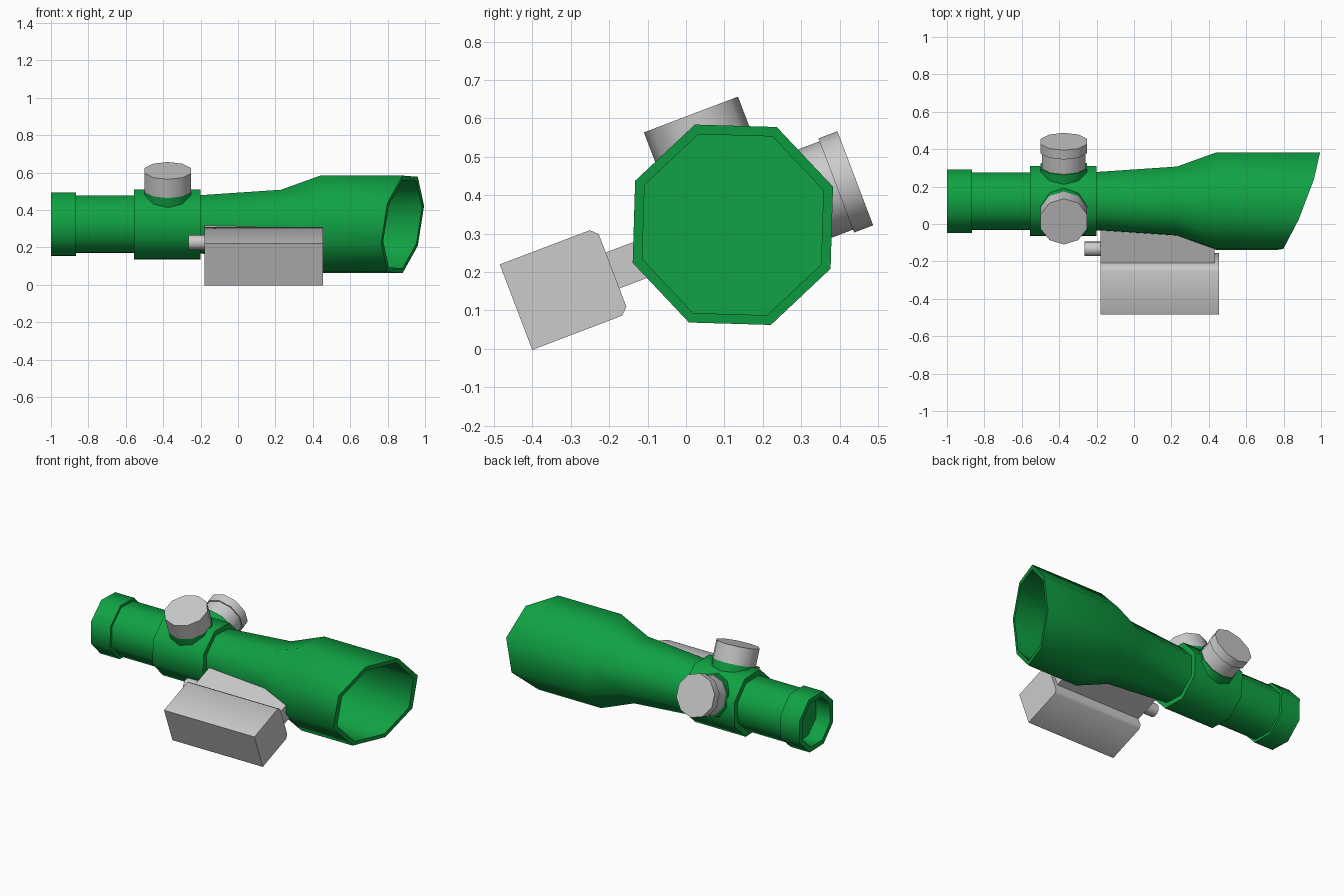
import bpy, bmesh
from math import cos, sin, pi, radians
from mathutils import Matrix

cube = bpy.data.objects.get("Cube")
if cube:
    bpy.data.objects.remove(cube)


def material(name, rgb):
    m = bpy.data.materials.new(name)
    m.use_nodes = True
    m.diffuse_color = (*rgb, 1)
    m.node_tree.nodes["Principled BSDF"].inputs["Base Color"].default_value = (*rgb, 1)
    return m


GREEN = material("green", (0.005, 0.36, 0.056))
GREY = material("grey", (0.6, 0.6, 0.6))

# The whole scope is rolled about its long axis
ROLL = Matrix.Translation((0, 0.122, 0.323)) @ Matrix.Rotation(radians(20.8), 4, 'X')
ALONG_X = Matrix(((0, 0, 1, 0), (1, 0, 0, 0), (0, 1, 0, 0), (0, 0, 0, 1)))


def finish(name, bm, matrix, mat):
    bm.transform(ROLL @ matrix)
    bmesh.ops.recalc_face_normals(bm, faces=bm.faces)
    mesh = bpy.data.meshes.new(name)
    bm.to_mesh(mesh)
    bm.free()
    mesh.materials.append(mat)
    obj = bpy.data.objects.new(name, mesh)
    bpy.context.collection.objects.link(obj)
    bpy.ops.object.select_all(action='DESELECT')
    obj.select_set(True)
    bpy.context.view_layer.objects.active = obj
    bpy.ops.object.shade_smooth_by_angle(angle=radians(50))
    return obj


def lathe(name, rings, sides, matrix, mat, phase=0.0):
    """Capped loft of (height, radius, slant) rings along local z."""
    bm = bmesh.new()
    loops = []
    for height, radius, slant in rings:
        angles = [phase + 2 * pi * i / sides for i in range(sides)]
        loops.append([bm.verts.new((radius * cos(a), radius * sin(a),
                                    height + slant * radius * cos(a))) for a in angles])
    for a, b in zip(loops, loops[1:]):
        for i in range(sides):
            j = (i + 1) % sides
            bm.faces.new((a[i], a[j], b[j], b[i]))
    bm.faces.new(loops[0])
    bm.faces.new(loops[-1])
    return finish(name, bm, matrix, mat)


def prism(name, outline, x0, x1, mat):
    """Cross-section in the y-z plane extruded along x."""
    bm = bmesh.new()
    face = bm.faces.new([bm.verts.new((x0, y, z)) for y, z in outline])
    ext = bmesh.ops.extrude_face_region(bm, geom=[face])
    moved = [v for v in ext["geom"] if isinstance(v, bmesh.types.BMVert)]
    bmesh.ops.translate(bm, verts=moved, vec=(x1 - x0, 0, 0))
    return finish(name, bm, Matrix(), mat)


# Octagonal scope tube, hollow at both ends, with an obliquely cut hood
SLANT = 0.412
lathe("scope_body", [
    (-0.9, 0.15, 0), (-1, 0.15, 0), (-1, 0.182, 0), (-0.865, 0.182, 0),
    (-0.865, 0.165, 0), (-0.555, 0.165, 0), (-0.555, 0.2, 0), (-0.2, 0.2, 0),
    (-0.2, 0.167, 0), (0.23, 0.198, 0), (0.44, 0.279, 0),
    (0.88, 0.279, SLANT), (0.88, 0.252, SLANT), (0.5, 0.252, 0),
], 8, ALONG_X, GREEN)

# Adjustment turrets on top and on the back
TOP = Matrix.Translation((-0.375, 0, 0))
BACK = TOP @ Matrix.Rotation(-pi / 2, 4, 'X')
DECAGON = pi / 10
for label, frame in (("top", TOP), ("back", BACK)):
    lathe(label + "_turret_boss", [(0.08, 0.131, 0), (0.2, 0.131, 0)],
          10, frame, GREEN, DECAGON)
lathe("top_turret", [(0.2, 0.131, 0), (0.307, 0.131, 0)], 10, TOP, GREY, DECAGON)
lathe("back_turret", [(0.19, 0.123, 0), (0.288, 0.123, 0), (0.288, 0.131, 0),
                      (0.341, 0.131, 0)], 10, BACK, GREY, DECAGON)

# Side housing with chamfered inner edges, its bracket and button
prism("side_housing", [(-0.604, -0.119), (-0.353, -0.119), (-0.335, -0.101),
                       (-0.335, 0.101), (-0.353, 0.119), (-0.604, 0.119)],
      -0.18, 0.455, GREY)
prism("housing_bracket", [(-0.34, -0.05), (-0.1, -0.05), (-0.1, 0.05), (-0.34, 0.05)],
      -0.18, 0.43, GREY)
lathe("housing_button", [(-0.265, 0.04, 0), (-0.17, 0.04, 0)], 10,
      Matrix.Translation((0, -0.273, 0)) @ ALONG_X, GREY)
